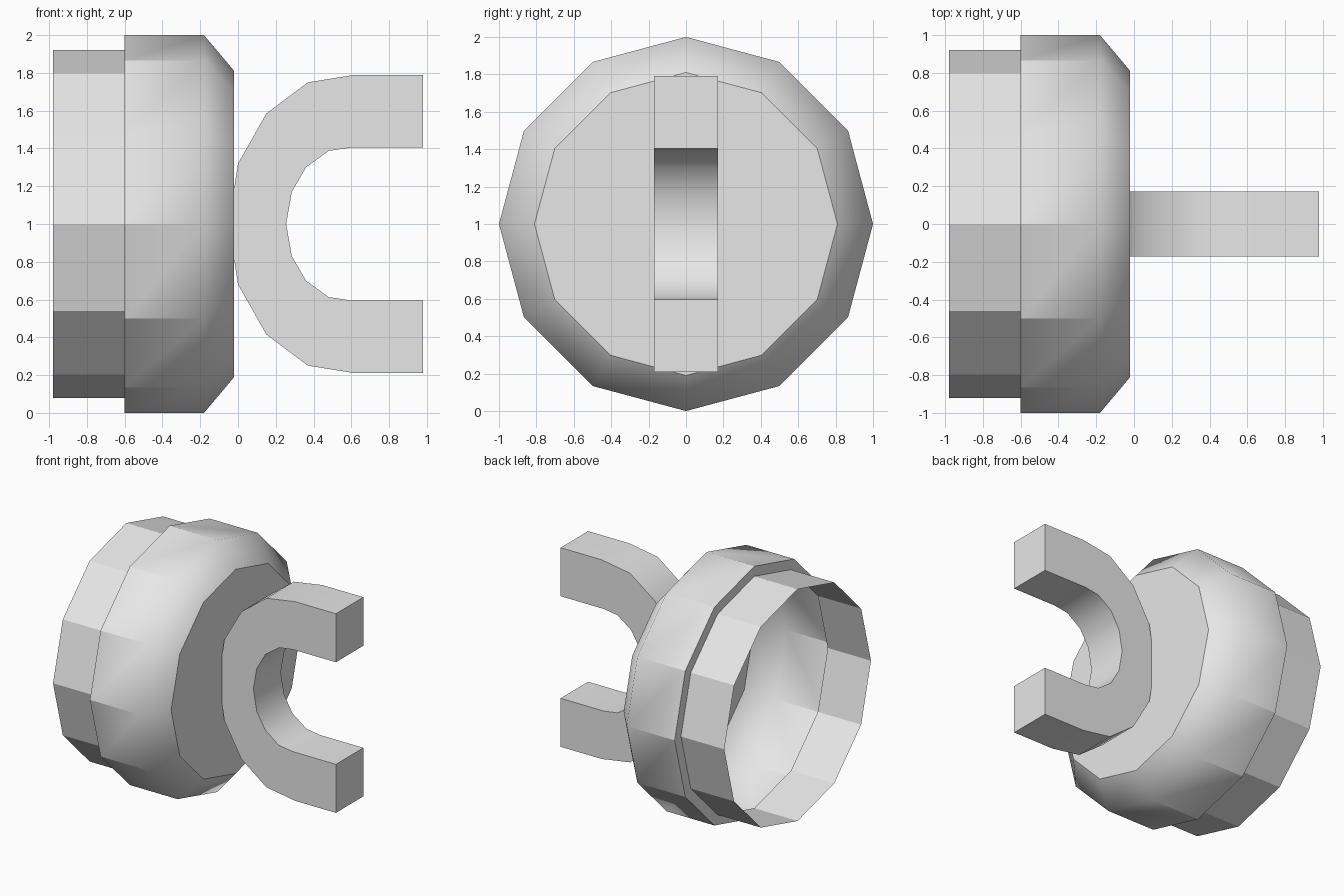
import bpy
import bmesh
from math import sin, cos, pi, radians

default = bpy.data.objects.get("Cube")
if default:
    bpy.data.objects.remove(default, do_unlink=True)

grey = bpy.data.materials.new("light grey")
grey.use_nodes = True
grey.diffuse_color = (0.8, 0.8, 0.8, 1)
grey.node_tree.nodes["Principled BSDF"].inputs["Base Color"].default_value = (0.8, 0.8, 0.8, 1)


def make_object(name, bm):
    mesh = bpy.data.meshes.new(name)
    bm.to_mesh(mesh)
    bm.free()
    mesh.materials.append(grey)
    obj = bpy.data.objects.new(name, mesh)
    bpy.context.collection.objects.link(obj)
    return obj


# Hollow cup: thin twelve-sided shell turned about the x axis, open at the back end
SIDES = 12
PROFILE = [(-0.98, 0.92), (-0.60, 0.92), (-0.60, 1.0), (-0.18, 1.0), (-0.02, 0.81)]
SHOULDER = 3  # profile point whose ring is blended smoothly

bm = bmesh.new()
rings = []
for x, r in PROFILE:
    angles = [2 * pi * i / SIDES for i in range(SIDES)]
    rings.append([bm.verts.new((x, r * sin(a), 1 + r * cos(a))) for a in angles])
for a, b in zip(rings, rings[1:]):
    for i in range(SIDES):
        j = (i + 1) % SIDES
        bm.faces.new((a[i], a[j], b[j], b[i]))
bm.faces.new(rings[-1])
bm.normal_update()
cap = bm.faces[-1] if bm.faces.ensure_lookup_table() is None else None
if cap.normal.x < 0:
    cap.normal_flip()
for face in bm.faces:
    face.smooth = True
    # Turn every wall face outwards
    c = face.calc_center_median()
    outward = face.normal.y * c.y + face.normal.z * (c.z - 1)
    if face is not cap and abs(outward) > 0.01 and outward < 0:
        face.normal_flip()
    elif face is not cap and abs(outward) <= 0.01 and face.normal.x > 0:
        face.normal_flip()

# Sharp everywhere except the shoulder ring and the bevel's own facets
shoulder = set(rings[SHOULDER])
bevel = shoulder | set(rings[-1])
for edge in bm.edges:
    ends = set(edge.verts)
    edge.smooth = ends <= bevel and not ends <= set(rings[-1])
make_object("hollow_cup", bm)

# Fork: upper half of the U outline, mirrored about z = 1 and given thickness in y
OUTER = [(0.98, 0.79), (0.62, 0.79), (0.37, 0.75), (0.15, 0.585), (0.0, 0.32), (-0.05, 0)]
INNER = [(0.98, 0.405), (0.60, 0.405), (0.48, 0.387), (0.36, 0.30), (0.285, 0.17), (0.255, 0)]


def full(half):
    return half + [(x, -z) for x, z in reversed(half[:-1])]


bm = bmesh.new()
sections = []
for (xo, zo), (xi, zi) in zip(full(OUTER), full(INNER)):
    corners = [(xo, -0.172, zo), (xo, 0.172, zo), (xi, 0.172, zi), (xi, -0.172, zi)]
    sections.append([bm.verts.new((x, y, 1 + z)) for x, y, z in corners])
for a, b in zip(sections, sections[1:]):
    for i in range(4):
        j = (i + 1) % 4
        bm.faces.new((a[i], a[j], b[j], b[i]))
bm.faces.new(sections[0])
bm.faces.new(sections[-1])
bmesh.ops.recalc_face_normals(bm, faces=bm.faces)
fork = make_object("fork", bm)

bpy.ops.object.select_all(action="DESELECT")
fork.select_set(True)
bpy.context.view_layer.objects.active = fork
bpy.ops.object.shade_smooth_by_angle(angle=radians(40))
